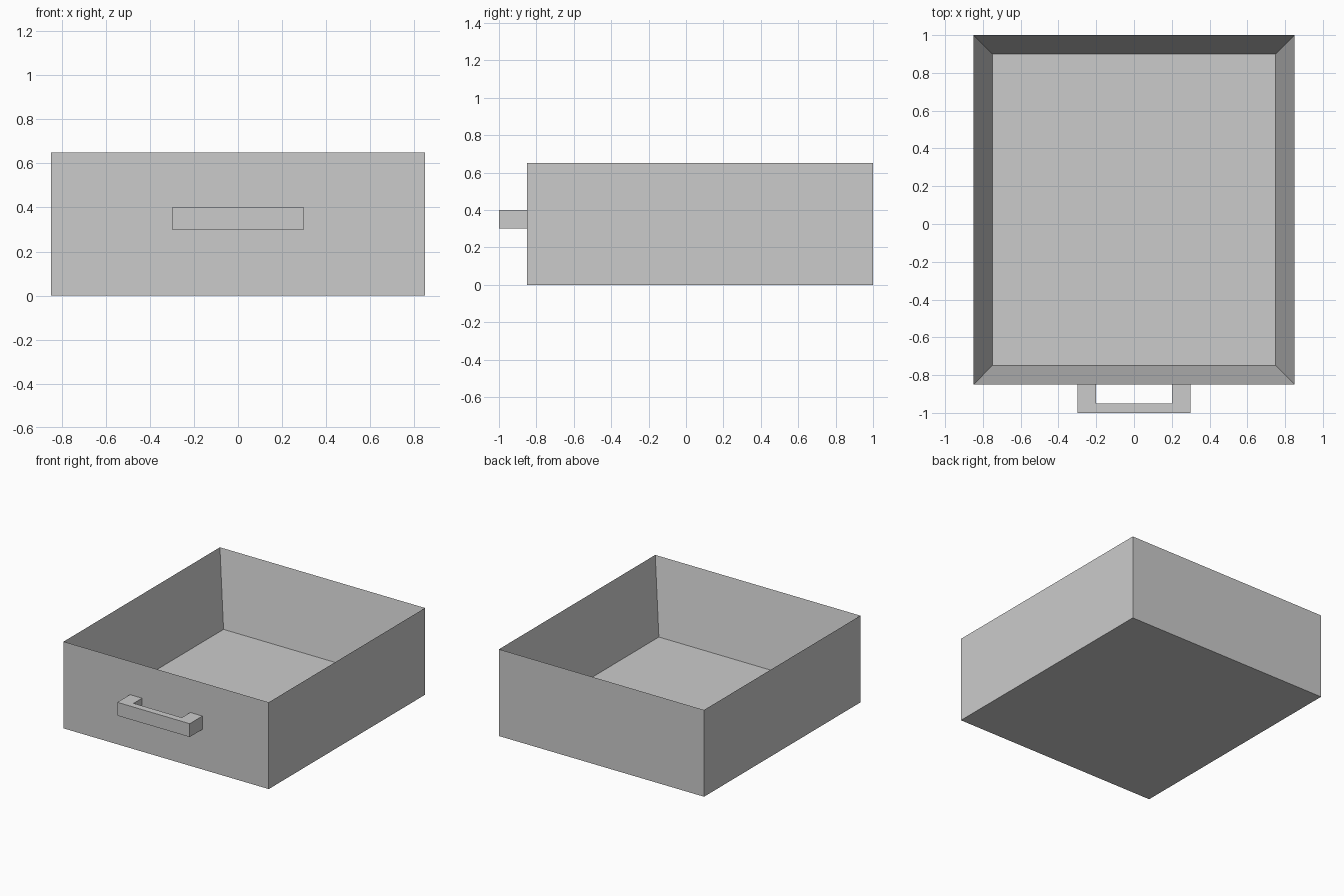
import bpy, bmesh
from mathutils import Vector

if "Cube" in bpy.data.objects:
    bpy.data.objects.remove(bpy.data.objects["Cube"])


def make_prism(name, outline, z0, z1):
    """Extrude a flat xy outline from z0 to z1; returns object, bmesh and top face."""
    bm = bmesh.new()
    base = bm.faces.new([bm.verts.new((x, y, z0)) for x, y in outline])
    ext = bmesh.ops.extrude_face_region(bm, geom=[base], use_keep_orig=True)["geom"]
    verts = [g for g in ext if isinstance(g, bmesh.types.BMVert)]
    top = next(g for g in ext if isinstance(g, bmesh.types.BMFace))
    bmesh.ops.translate(bm, verts=verts, vec=Vector((0, 0, z1 - z0)))
    bmesh.ops.recalc_face_normals(bm, faces=bm.faces[:])
    obj = bpy.data.objects.new(name, bpy.data.meshes.new(name))
    bpy.context.collection.objects.link(obj)
    return obj, bm, top


def finish(obj, bm):
    bmesh.ops.recalc_face_normals(bm, faces=bm.faces[:])
    bm.to_mesh(obj.data)
    bm.free()


# Drawer box: solid block with the top inset and pushed down to the floor
wall, floor, height = 0.10, 0.10, 0.65
box, bm, top = make_prism(
    "drawer_box", [(-0.85, -0.85), (0.85, -0.85), (0.85, 1.0), (-0.85, 1.0)], 0, height)
bmesh.ops.inset_region(bm, faces=[top], thickness=wall, use_even_offset=True)
bmesh.ops.translate(bm, verts=top.verts[:], vec=Vector((0, 0, floor - height)))
finish(box, bm)

# Pull handle: mirrored U-shaped profile against the front
half = [(0.3, -1.0), (0.3, -0.85), (0.2, -0.85), (0.2, -0.95)]
handle, bm, _ = make_prism(
    "pull_handle", half + [(-x, y) for x, y in reversed(half)], 0.30, 0.40)
finish(handle, bm)
